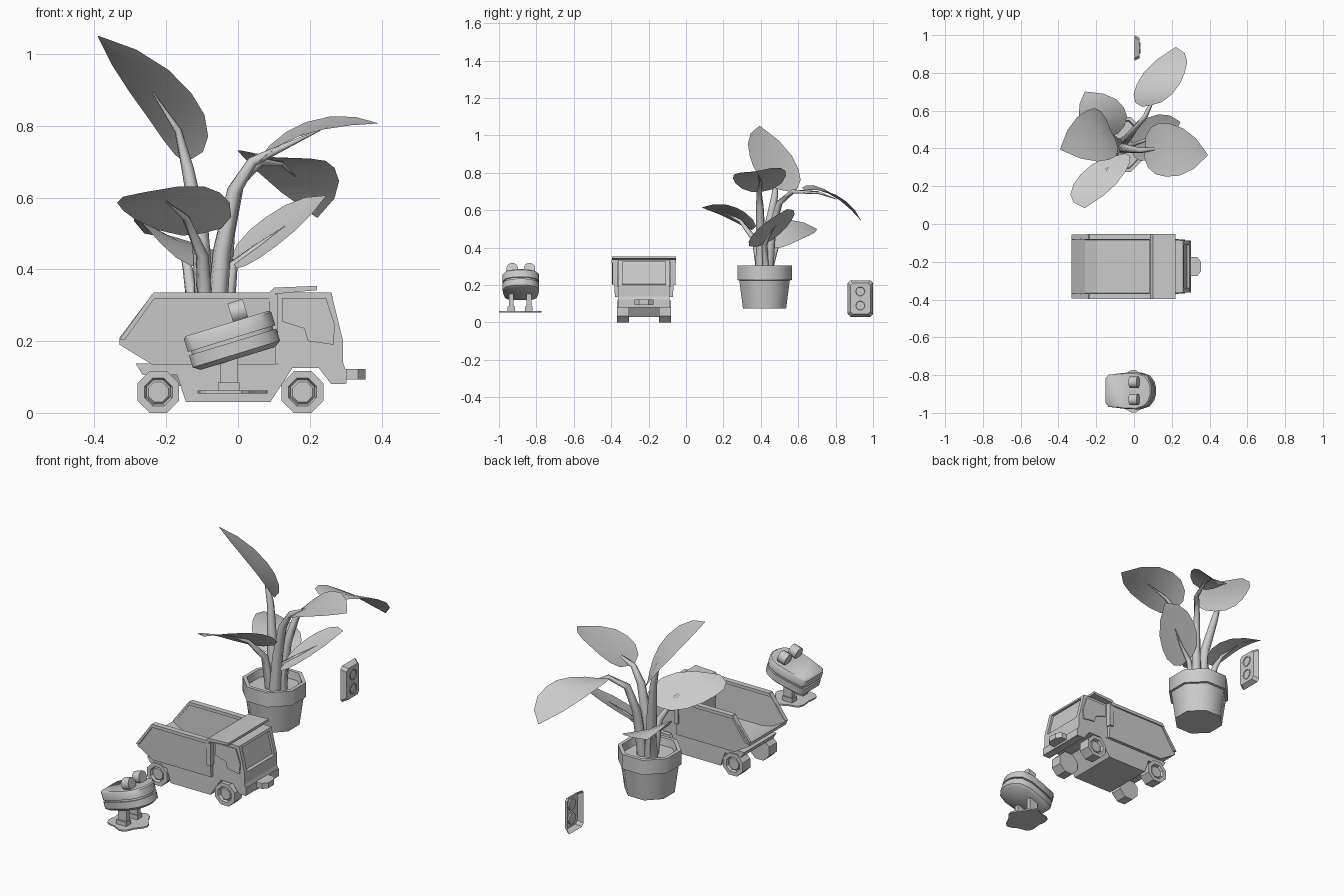
import bpy, bmesh, math
from mathutils import Vector, Matrix

if "Cube" in bpy.data.objects:
    bpy.data.objects.remove(bpy.data.objects["Cube"])

def make(name, verts, faces, mat=None, smooth=0):
    me = bpy.data.meshes.new(name)
    me.from_pydata([tuple(v) for v in verts], [], faces)
    bm = bmesh.new()
    bm.from_mesh(me)
    bmesh.ops.recalc_face_normals(bm, faces=bm.faces)
    bm.to_mesh(me)
    bm.free()
    ob = bpy.data.objects.new(name, me)
    bpy.context.collection.objects.link(ob)
    if mat:
        me.transform(mat)
    if smooth:
        bpy.ops.object.select_all(action='DESELECT')
        ob.select_set(True)
        bpy.context.view_layer.objects.active = ob
        bpy.ops.object.shade_smooth_by_angle(angle=math.radians(smooth))
    return ob

def loft(name, rings, mat=None, smooth=0, start_cap=True):
    # skin equal-sized rings of points and cap the ends
    n, m = len(rings[0]), len(rings)
    verts = [p for r in rings for p in r]
    faces = [(i * n + j, i * n + (j + 1) % n, (i + 1) * n + (j + 1) % n, (i + 1) * n + j)
             for i in range(m - 1) for j in range(n)]
    faces.append(tuple(range((m - 1) * n, m * n)))
    if start_cap:
        faces.append(tuple(range(n)))
    return make(name, verts, faces, mat, smooth)

def prism(name, pts, y0, y1, mat=None):
    # xz profile extruded along y
    return loft(name, [[(x, y, z) for x, z in pts] for y in (y0, y1)], mat)

def lathe(name, prof, n, mat=None, smooth=0):
    # (radius, height) profile turned about z, flat side outward
    ang = [(j + .5) * math.tau / n for j in range(n)]
    return loft(name, [[(r * math.cos(a), r * math.sin(a), h) for a in ang] for r, h in prof], mat, smooth)

def box(name, x0, x1, y0, y1, z0, z1):
    return prism(name, [(x0, z0), (x1, z0), (x1, z1), (x0, z1)], y0, y1)

def tube(name, pts, radii, n=6):
    pts = [Vector(p) for p in pts]
    rings = []
    for i, p in enumerate(pts):
        d = (pts[min(i + 1, len(pts) - 1)] - pts[max(i - 1, 0)]).normalized()
        a = d.cross(Vector((.3, 1, .1))).normalized()
        b = d.cross(a)
        rings.append([p + radii[i] * (a * math.cos(k * math.tau / n) + b * math.sin(k * math.tau / n))
                      for k in range(n)])
    return loft(name, rings, smooth=65)

def leaf(name, base, mid, tip, half):
    b, m, t, h = map(Vector, (base, mid, tip, half))
    nrm = h.cross(t - b).normalized()
    if nrm.z < 0:
        nrm = -nrm
    ctrl = 2 * m - (b + t) / 2
    verts, faces = [], []
    prof = [(.0, .4), (.1, .76), (.27, .97), (.45, 1), (.65, .9), (.84, .58), (1, .02)]
    for s, w in prof:
        c = b * (1 - s) ** 2 + ctrl * 2 * s * (1 - s) + t * s * s
        verts += [c - h * w + nrm * .012 * w, c, c + h * w + nrm * .012 * w]
    for i in range(len(prof) - 1):
        for j in (0, 1):
            k = i * 3 + j
            faces.append((k, k + 1, k + 4, k + 3))
    return make(name, verts, faces, smooth=60)

T, R = Matrix.Translation, Matrix.Rotation

# plant pot and soil
P = T((-.078, .42, 0))
lathe("pot", [(.125, .075), (.146, .225), (.158, .227), (.158, .305), (.138, .305), (.132, .265)], 8, P, 50)

# leaves: base, middle, tip, half width vector, stem bends, radius
plants = [
    ((-.125, .50, .71), (-.21, .46, .865), (-.39, .395, 1.05), (-.06, .13, -.035),
     [(-.09, .43, .26), (-.105, .44, .5), (-.14, .475, .68)], .03),
    ((-.13, .46, .41), (-.175, .58, .485), (-.26, .70, .50), (.11, .05, -.045),
     [(-.12, .44, .26), (-.14, .48, .40)], .02),
    ((-.10, .36, .50), (-.19, .22, .585), (-.26, .085, .615), (.135, .03, .025),
     [(-.09, .40, .26), (-.10, .37, .44)], .024),
    ((.095, .63, .71), (.148, .78, .68), (.22, .935, .545), (.127, .03, -.015),
     [(-.05, .44, .26), (-.03, .46, .5), (.0, .50, .64), (.06, .57, .70)], .026),
    ((.06, .41, .70), (.20, .39, .785), (.39, .365, .807), (.01, .14, .02),
     [(-.06, .40, .26), (-.045, .40, .45), (-.01, .395, .62), (.04, .39, .70)], .03),
    ((-.01, .41, .415), (.11, .47, .505), (.245, .54, .605), (-.015, .105, .04),
     [(-.03, .43, .26), (-.015, .42, .41)], .02),
]
for i, (b, m, t, h, path, r) in enumerate(plants):
    leaf(f"leaf_{i}", b, m, t, h)
    end = Vector(m) + (Vector(t) - Vector(m)) * .15
    pts = path + [Vector(b).lerp(Vector(m), .5), end]
    n = len(pts) - 1
    tube(f"leaf_stem_{i}", pts, [r * (1 - .93 * (k / n) ** 1.2) for k in range(n + 1)])

# truck, facing +x
C = -.225
W = .138
prism("truck_skirt", [(-.18, .135), (-.145, .03), (.09, .03), (.15, .122), (.15, .135)], C - W, C + W)
prism("truck_rear_frame", [(-.285, .137), (-.265, .105), (-.15, .105), (-.15, .137)], C - W, C + W)
prism("truck_cab", [(.1, .335), (.248, .335), (.28, .205), (.293, .2), (.293, .14), (.30, .12), (.30, .08),
                    (.26, .08), (.225, .125), (.14, .125), (.1, .14)], C - W, C + W)
prism("truck_brow", [(.24, .335), (.26, .335), (.264, .322), (.245, .322)], C - .12, C + .12)
box("truck_bumper", .28, .303, C - W, C + W, .082, .122)
loft("truck_tow_plate", [[(.295, C - .05, z), (.335, C - .05, z), (.355, C - .025, z), (.355, C + .025, z),
                          (.335, C + .05, z), (.295, C + .05, z)] for z in (.093, .123)])
bed = [(-.33, .19), (-.24, .135), (.105, .135), (.105, .32), (-.247, .32), (-.33, .21)]
for s, side in ((-1, "right"), (1, "left")):
    prism("truck_pillar_" + side, [(.24, .335), (.26, .335), (.293, .2), (.275, .2)], C + s * .115, C + s * W)
    prism("truck_window_" + side, [(.122, .32), (.245, .32), (.27, .245), (.266, .19), (.195, .2), (.185, .235),
                                   (.122, .255)], C + s * .13, C + s * (W + .006))
    # tipper sides lean slightly outward
    loft("bed_side_" + side, [[(x, C + s * (o + (z - .135) * .05), z) for x, z in bed] for o in (.14, .155)])
    prism("bed_rail_" + side, [(-.247, .318), (-.235, .335), (.105, .335), (.105, .318)], C + s * .142, C + s * .172)
    prism("bed_rear_trim_" + side, [(-.33, .205), (-.24, .33), (-.225, .33), (-.315, .205)],
          C + s * .144, C + s * .170)
    box("bed_rib_" + side, .088, .112, C + s * .14, C + s * .168, .2, .33)
    # octagonal wheels with recessed hubs
    for x, end in ((-.222, "rear"), (.18, "front")):
        lathe(f"wheel_{end}_{side}", [(.063, 0), (.063, .065), (.042, .065), (.036, .052), (.03, .058)], 8,
              T((x, C + s * .08, .058)) @ R(-s * math.pi / 2, 4, 'X'))
prism("bed_floor", [(-.33, .19), (-.24, .135), (.1, .135), (.1, .152), (-.2, .152), (-.26, .167), (-.33, .205)],
      C - .15, C + .15)
box("bed_front_wall", .082, .105, C - .15, C + .15, .135, .335)
prism("bed_canopy", [(.085, .333), (.1, .349), (.22, .354), (.22, .342), (.12, .333)], C - .171, C + .171)

# toy creature with tilted jaws on a splashy base
H = T((-.014, -.883, .203)) @ R(math.radians(-17), 4, 'Y')
half_outline = [(-.13, .065), (-.112, .085), (-.03, .095), (.04, .098), (.09, .082), (.115, .05), (.125, .018)]
outline = half_outline + [(x, -y) for x, y in reversed(half_outline)]

def slab(name, levels):
    return loft(name, [[(x * k, y * k, v) for x, y in outline] for v, k in levels], H, 42)

slab("upper_jaw", [(.005, 1), (.043, 1), (.049, .95)])
slab("mouth", [(-.007, .93), (.007, .93)])
slab("lower_jaw", [(-.053, .85), (-.04, 1), (-.005, 1)])
for s, side in ((-1, "right"), (1, "left")):
    lathe("eye_" + side, [(.031, -.022), (.031, .022)], 12, H @ T((.037, s * .046, .072)) @ R(math.pi / 2, 4, 'Y'), 40)
    box("leg_" + side, -.05, .0, -.887 + s * .047 - .013, -.887 + s * .047 + .013, .08, .19)
    box("foot_" + side, -.056, .004, -.887 + s * .047 - .02, -.887 + s * .047 + .02, .06, .085)
ring = [(k * math.tau / 30, 1 + .1 * math.cos(5 * k * math.tau / 30)) for k in range(30)]
loft("splash_base", [[(-.022 + .095 * r * math.cos(a), -.886 + .108 * r * math.sin(a), z) for a, r in ring]
                     for z in (.054, .062)])

# wall socket plate, facing +x, hollow at the back
def plate(x, k):
    a, b, c = .0675 - k, .0975 - k, .014
    q = [(a, b - c), (a - c, b), (c - a, b), (-a, b - c), (-a, c - b), (c - a, -b), (a - c, -b), (a, c - b)]
    return [(x, .932 + y, .128 + z) for y, z in q]

loft("socket_plate", [plate(.003, 0), plate(.03, .014)], start_cap=False)
for z, n in ((.166, "upper"), (.09, "lower")):
    lathe("socket_" + n, [(.03, 0), (.03, .012), (.025, .012), (.023, .008)], 10,
          T((.022, .932, z)) @ R(math.pi / 2, 4, 'Y'))
